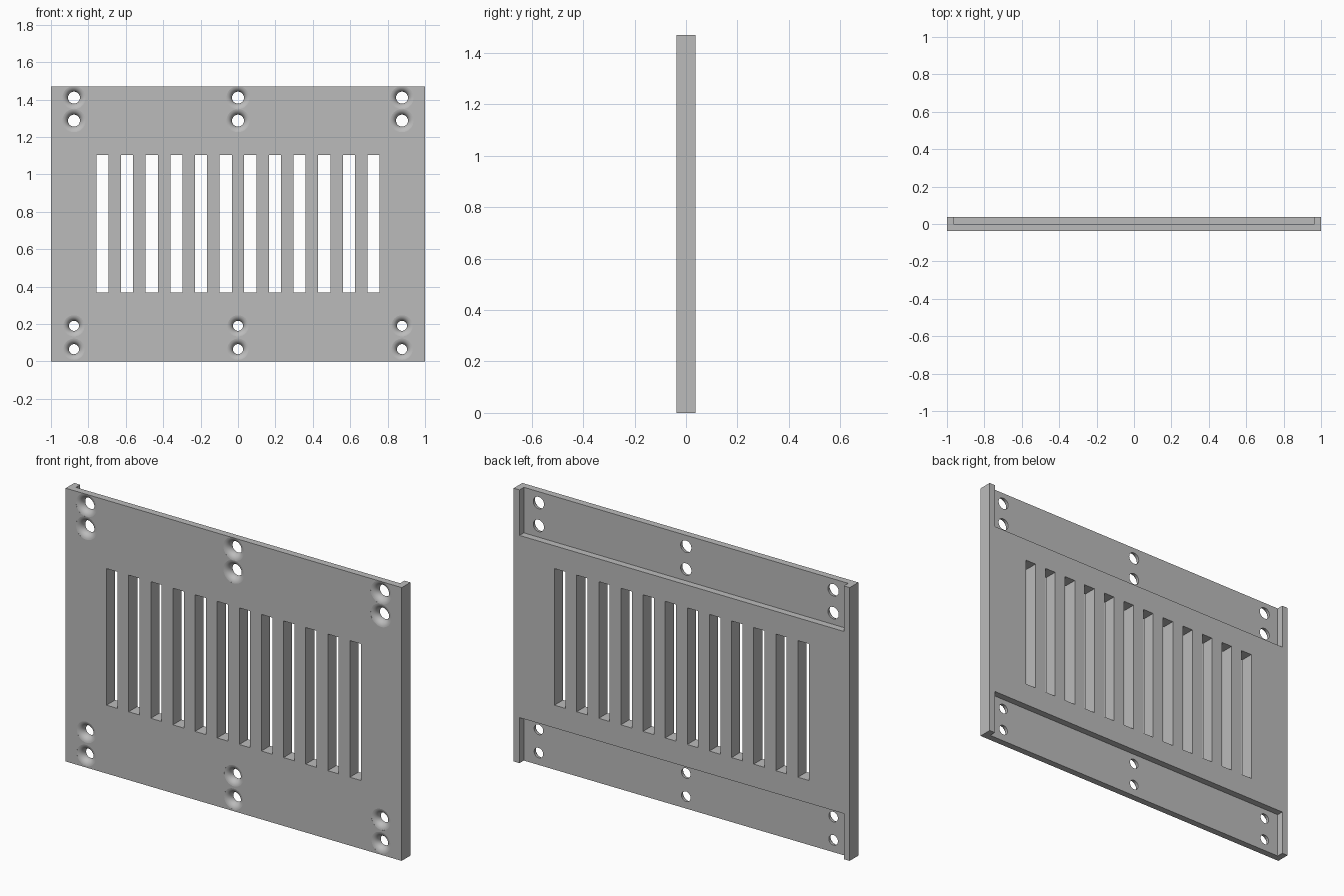
import bpy
import bmesh
from math import sin, cos, pi, radians
from mathutils import Matrix

if "Cube" in bpy.data.objects:
    bpy.data.objects.remove(bpy.data.objects["Cube"], do_unlink=True)

HEIGHT = 1.47
HALF_DEPTH = 0.0367
ROUND = 0.033      # rounding at the front rim of each hole
SIDES = 40

grey = bpy.data.materials.new("plain grey")
grey.use_nodes = True
grey.diffuse_color = (0.5, 0.5, 0.5, 1)
grey.node_tree.nodes["Principled BSDF"].inputs["Base Color"].default_value = (0.5, 0.5, 0.5, 1)


def add_box(bm, x0, x1, y0, y1, z0, z1):
    size = Matrix.Diagonal((x1 - x0, y1 - y0, z1 - z0, 1))
    centre = Matrix.Translation(((x0 + x1) / 2, (y0 + y1) / 2, (z0 + z1) / 2))
    bmesh.ops.create_cube(bm, size=1, matrix=centre @ size)


def add_flared_pin(bm, x, z, radius):
    """Round pin along y whose front end flares out in a quarter round."""
    profile = [(0.06, radius)]
    for i in range(9):
        a = radians(84) * i / 8
        profile.append((ROUND * (1 - sin(a)) - HALF_DEPTH, radius + ROUND * (1 - cos(a))))
    profile.append((-0.06, profile[-1][1]))
    rings = []
    for y, r in profile:
        rings.append([bm.verts.new((x + r * cos(2 * pi * k / SIDES), y,
                                    z + r * sin(2 * pi * k / SIDES))) for k in range(SIDES)])
    for i, (a, b) in enumerate(zip(rings, rings[1:])):
        for k in range(SIDES):
            n = (k + 1) % SIDES
            face = bm.faces.new((a[k], a[n], b[n], b[k]))
            face.smooth = i < len(rings) - 2
    bm.faces.new(rings[0])
    bm.faces.new(rings[-1])


def make_object(name, bm):
    bmesh.ops.recalc_face_normals(bm, faces=bm.faces[:])
    mesh = bpy.data.meshes.new(name)
    bm.to_mesh(mesh)
    bm.free()
    mesh.materials.append(grey)
    obj = bpy.data.objects.new(name, mesh)
    bpy.context.collection.objects.link(obj)
    return obj


def cut(target, name, bm):
    cutter = make_object(name, bm)
    cutter.hide_render = True
    mod = target.modifiers.new(name, "BOOLEAN")
    mod.operation = "DIFFERENCE"
    mod.solver = "EXACT"
    mod.object = cutter
    bpy.context.view_layer.objects.active = target
    bpy.ops.object.modifier_apply(modifier=name)
    bpy.data.objects.remove(cutter, do_unlink=True)


# Main plate
bm = bmesh.new()
add_box(bm, -1, 1, -HALF_DEPTH, HALF_DEPTH, 0, HEIGHT)
plate = make_object("vent_plate", bm)

# Recesses along the top and bottom of the back, leaving end lips
bm = bmesh.new()
add_box(bm, -0.965, 0.965, 0, 0.1, HEIGHT - 0.245, HEIGHT + 0.1)
add_box(bm, -0.965, 0.965, 0, 0.1, -0.1, 0.245)
cut(plate, "recess_cutter", bm)

# Row of twelve upright slots
bm = bmesh.new()
for i in range(12):
    x = (i - 5.5) * 0.1317
    add_box(bm, x - 0.0325, x + 0.0325, -0.1, 0.1, 0.3675, 1.1025)
cut(plate, "slot_cutter", bm)

# Screw holes, rounded at the front; the upper ones are a little wider.
# Each row is cut separately so neighbouring flares stay independent.
for z, radius in ((0.065, 0.027), (0.19, 0.027), (1.287, 0.032), (1.41, 0.032)):
    bm = bmesh.new()
    for x in (-0.877, 0, 0.877):
        add_flared_pin(bm, x, z, radius)
    cut(plate, "hole_cutter", bm)
